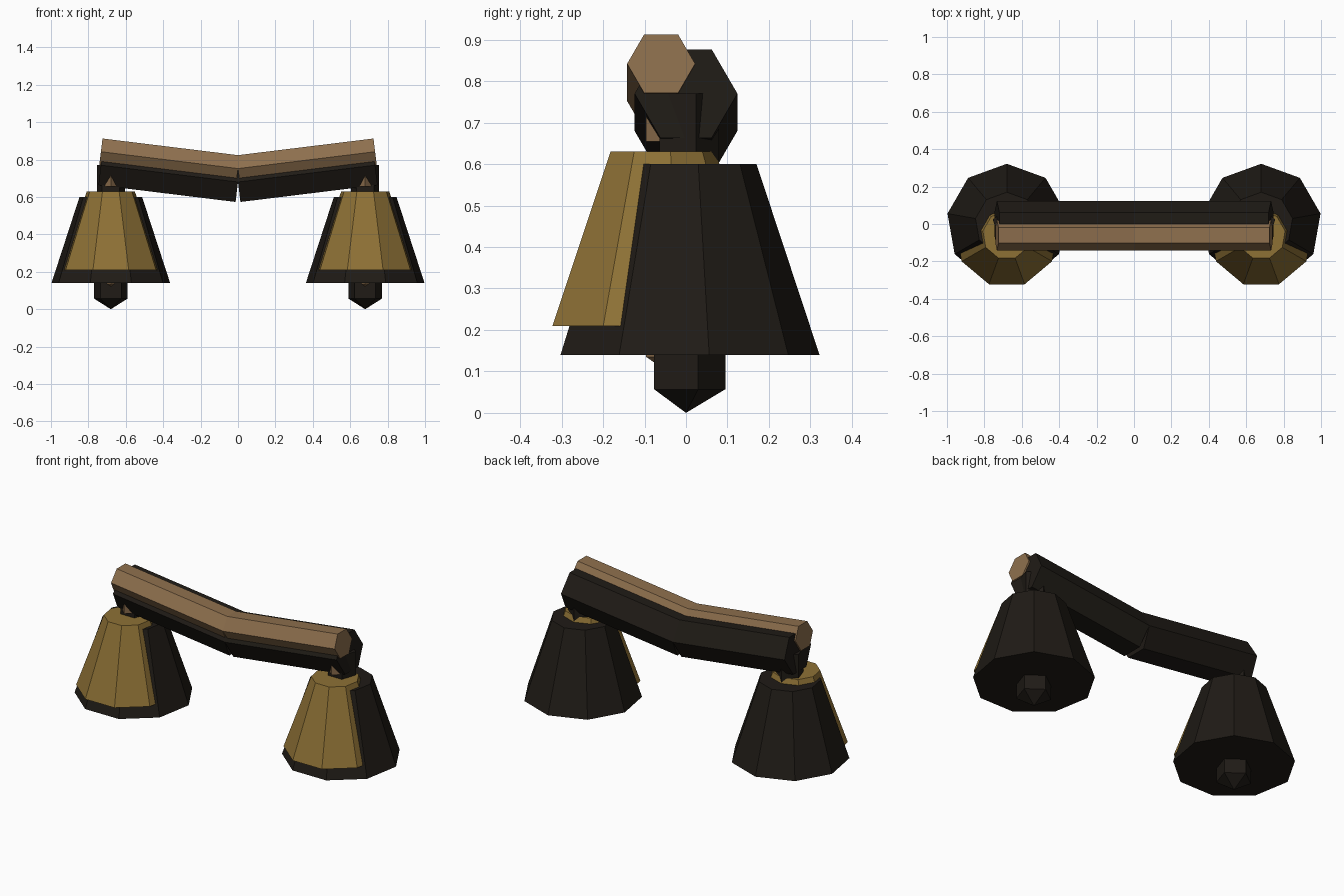
import bpy, bmesh
from math import sin, cos, pi, atan2, hypot

if "Cube" in bpy.data.objects:
    bpy.data.objects.remove(bpy.data.objects["Cube"])


def material(name, rgb):
    m = bpy.data.materials.new(name)
    m.diffuse_color = (*rgb, 1)
    m.use_nodes = True
    m.node_tree.nodes["Principled BSDF"].inputs["Base Color"].default_value = m.diffuse_color
    return m


DARK = material("dark_iron", (0.014, 0.011, 0.008))
GOLD = material("old_gold", (0.27, 0.165, 0.036))
WOOD = material("wood", (0.27, 0.16, 0.075))


def lathe(name, sides, profile, loc, mat, tilt=0.0):
    """Closed faceted solid from (height, radius) pairs; one vertex points to +y."""
    bm = bmesh.new()
    rings = []
    for z, r in profile:
        if r == 0:
            rings.append([bm.verts.new((0, 0, z))] * sides)
        else:
            angles = [pi / 2 + 2 * pi * k / sides for k in range(sides)]
            rings.append([bm.verts.new((r * cos(a), r * sin(a), z)) for a in angles])
    for a, b in zip(rings, rings[1:]):
        for k in range(sides):
            n = (k + 1) % sides
            quad = list(dict.fromkeys((a[k], a[n], b[n], b[k])))
            bm.faces.new(quad)
    for ring in (rings[0], rings[-1]):
        if ring[0] is not ring[1]:
            bm.faces.new(ring)
    bmesh.ops.recalc_face_normals(bm, faces=bm.faces)
    mesh = bpy.data.meshes.new(name)
    bm.to_mesh(mesh)
    bm.free()
    mesh.materials.append(mat)
    ob = bpy.data.objects.new(name, mesh)
    ob.location = loc
    ob.rotation_euler = (0, tilt, 0)
    bpy.context.collection.objects.link(ob)
    return ob


FRONT = -0.06          # y offset of the coloured front layer
RUN, RISE = 0.733, 0.09  # each beam half, from the middle outwards

for side, s in (("left", -1), ("right", 1)):
    x = s * 0.68
    tilt = atan2(s * RUN, RISE)
    length = hypot(RUN, RISE)

    # bent yoke: dark beam behind, wooden beam in front
    lathe(f"yoke_back_{side}", 6, [(0, 0.124), (length, 0.124)],
          (0, 0, 0.68), DARK, tilt)
    lathe(f"yoke_front_{side}", 6, [(0, 0.082), (length, 0.082)],
          (0, FRONT, 0.752), WOOD, tilt)

    # hangers between yoke and bell
    lathe(f"hanger_back_{side}", 5, [(0.56, 0.079), (0.77, 0.079)], (x, 0, 0), DARK)
    lathe(f"hanger_front_{side}", 4, [(0.655, 0.036), (0.76, 0.036)], (x, FRONT, 0), WOOD)

    # bell: dark shell and gold front shell
    lathe(f"bell_back_{side}", 9, [(0.14, 0.322), (0.60, 0.17)], (x, 0, 0), DARK)
    lathe(f"bell_front_{side}", 9, [(0.21, 0.279), (0.63, 0.13)], (x, FRONT, 0), GOLD)

    # clappers
    lathe(f"clapper_back_{side}", 5, [(0, 0), (0.057, 0.095), (0.22, 0.095)], (x, 0, 0), DARK)
    lathe(f"clapper_front_{side}", 4, [(0.11, 0), (0.135, 0.036), (0.22, 0.036)],
          (x, FRONT, 0), WOOD)
